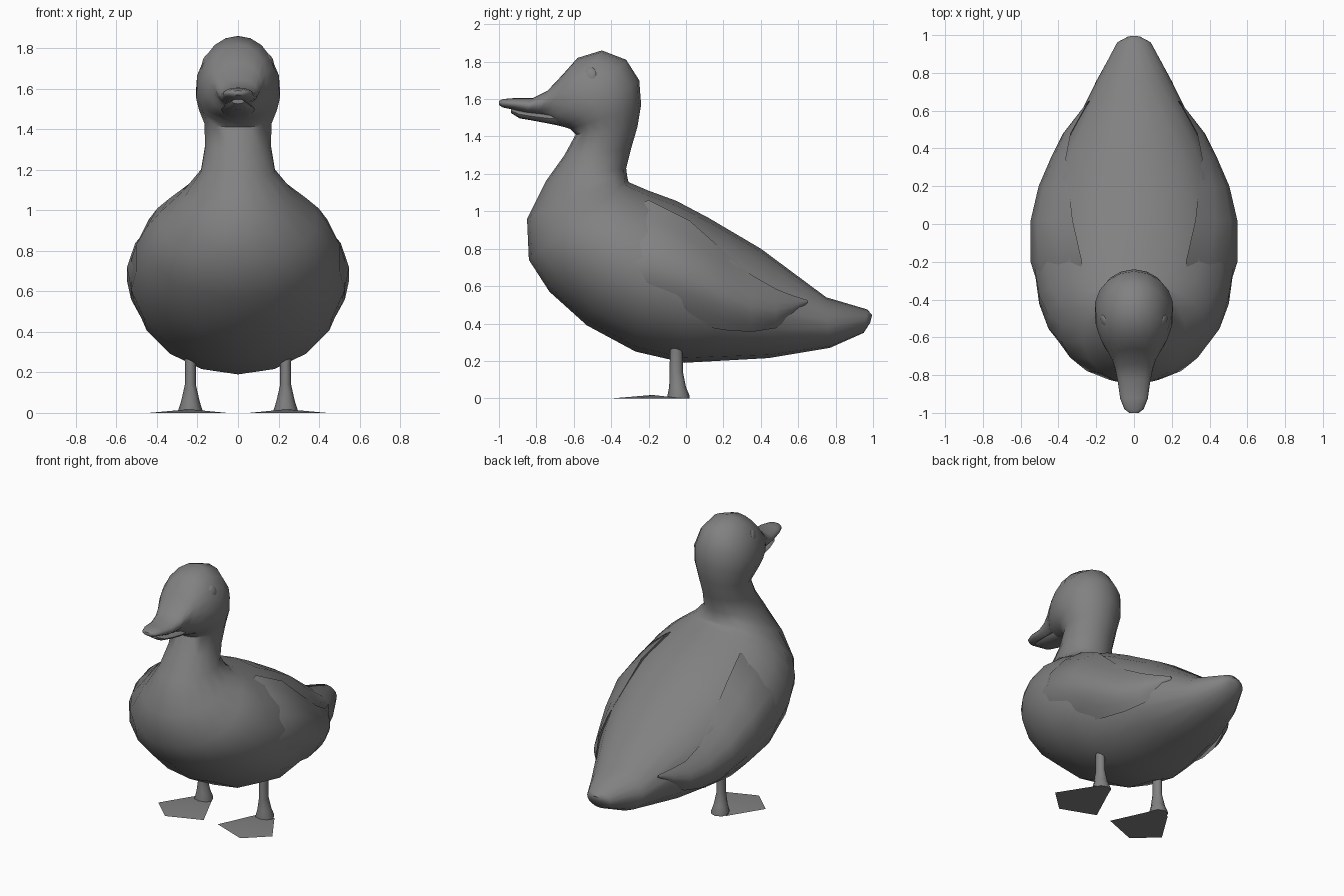
import bpy, bmesh, math

if "Cube" in bpy.data.objects:
    bpy.data.objects.remove(bpy.data.objects["Cube"])

grey = bpy.data.materials.new("plain grey")
grey.diffuse_color = (0.22, 0.22, 0.22, 1)
grey.use_nodes = True
grey.node_tree.nodes["Principled BSDF"].inputs["Base Color"].default_value = grey.diffuse_color


def finish(name, bm, angle=50):
    bmesh.ops.recalc_face_normals(bm, faces=bm.faces)
    mesh = bpy.data.meshes.new(name)
    bm.to_mesh(mesh)
    bm.free()
    mesh.materials.append(grey)
    ob = bpy.data.objects.new(name, mesh)
    bpy.context.collection.objects.link(ob)
    bpy.ops.object.select_all(action='DESELECT')
    ob.select_set(True)
    bpy.context.view_layer.objects.active = ob
    bpy.ops.object.shade_smooth_by_angle(angle=math.radians(angle))
    return ob


def loft(name, rings, angle=50):
    """Skin a list of closed rings and cap both ends."""
    bm = bmesh.new()
    loops = [[bm.verts.new(p) for p in ring] for ring in rings]
    n = len(loops[0])
    for a, b in zip(loops, loops[1:]):
        for i in range(n):
            j = (i + 1) % n
            bm.faces.new((a[i], a[j], b[j], b[i]))
    bm.faces.new(loops[0])
    bm.faces.new(loops[-1])
    return finish(name, bm, angle)


def oval(top, bottom, w, n=18):
    """Oval ring between an upper and a lower profile point (y, z)."""
    ring = []
    for i in range(n):
        a = math.tau * i / n
        k = (1 + math.cos(a)) / 2
        ring.append((w * math.sin(a), bottom[0] + (top[0] - bottom[0]) * k,
                     bottom[1] + (top[1] - bottom[1]) * k))
    return ring


# Body, neck and head: upper profile, lower profile, half width
body = [
    ((.995, .445), (.985, .405), .035), ((.97, .475), (.95, .35), .09),
    ((.75, .54), (.77, .27), .20), ((.40, .80), (.44, .215), .37),
    ((.12, .965), (.17, .20), .475), ((-.05, 1.055), (-.01, .19), .52),
    ((-.20, 1.11), (-.27, .25), .535), ((-.27, 1.14), (-.53, .39), .51),
    ((-.305, 1.155), (-.73, .57), .46), ((-.31, 1.165), (-.84, .74), .39),
    ((-.315, 1.19), (-.85, .96), .275), ((-.32, 1.23), (-.75, 1.16), .185),
    ((-.295, 1.33), (-.65, 1.30), .165), ((-.26, 1.45), (-.59, 1.41), .168),
    ((-.24, 1.57), (-.62, 1.44), .195), ((-.25, 1.70), (-.65, 1.45), .21),
    ((-.32, 1.81), (-.69, 1.46), .205), ((-.45, 1.86), (-.72, 1.475), .18),
    ((-.58, 1.82), (-.74, 1.49), .142), ((-.66, 1.73), (-.77, 1.505), .115),
    ((-.74, 1.645), (-.80, 1.515), .10), ((-.82, 1.605), (-.86, 1.525), .086),
    ((-.92, 1.605), (-.93, 1.545), .074), ((-.98, 1.60), (-.98, 1.555), .052),
    ((-1.0, 1.59), (-1.0, 1.568), .025),
]
loft("body_neck_head", [oval(*s) for s in body])

# Lower half of the bill
bill = [((-.64, 1.53), (-.64, 1.45), .08), ((-.74, 1.525), (-.74, 1.47), .085),
        ((-.82, 1.53), (-.82, 1.485), .075), ((-.89, 1.54), (-.89, 1.497), .058),
        ((-.935, 1.55), (-.935, 1.525), .03)]
loft("lower_bill", [oval(*s, 12) for s in bill])

# Folded wings: y, top (x, z), widest x, bottom (x, z)
wing = [
    (-.38, .30, .98, .49, .40, .50), (-.20, .275, 1.06, .548, .42, .44),
    (.02, .325, .95, .547, .42, .40), (.20, .345, .79, .505, .40, .365),
    (.35, .36, .66, .44, .365, .355), (.48, .335, .585, .375, .32, .375),
    (.57, .285, .55, .305, .275, .44), (.65, .24, .525, .243, .235, .51),
]


def wing_ring(side, y, xt, zt, xo, xb, zb):
    zm = zb + (zt - zb) * .45
    ring = []
    for x0, z0, steps in ((xt, zt, (0, .3, .65, 1)), (xb, zb, (.65, .3, 0))):
        for t in steps:
            x = x0 + (xo - x0) * (1 - (1 - t) ** 1.8)
            ring.append((side * x, y, z0 + (zm - z0) * t))
    return ring


# Legs: z, centre y, radius x, radius y
leg = [(.30, -.05, .03, .03), (.24, -.052, .027, .034), (.14, -.052, .027, .036),
       (.06, -.045, .045, .045), (.012, -.04, .06, .06), (0, -.04, .06, .06)]

# Webbed foot outline and raised middle
foot = [(-.055, -.02), (.055, -.02), (.2, -.25), (.05, -.39), (-.185, -.30)]

for side, label in ((1, "left"), (-1, "right")):
    loft(label + "_wing", [wing_ring(side, *s) for s in wing], 40)
    loft(label + "_leg", [[(side * .235 + rx * math.cos(math.tau * i / 8),
                            y + ry * math.sin(math.tau * i / 8), z)
                           for i in range(8)] for z, y, rx, ry in leg])
    bm = bmesh.new()
    rim = [bm.verts.new((side * (.24 + x), y, 0)) for x, y in foot]
    ridge = bm.verts.new((side * .24, -.18, .018))
    bm.faces.new(rim)
    for i in range(5):
        bm.faces.new((rim[i], rim[(i + 1) % 5], ridge))
    finish(label + "_foot", bm, 30)

    # Eye
    bm = bmesh.new()
    bmesh.ops.create_uvsphere(bm, u_segments=12, v_segments=8, radius=1)
    eye = finish(label + "_eye", bm)
    eye.scale = (.022, .042, .046)
    eye.rotation_euler = (0, side * -.2, side * -.35)
    eye.location = (side * .152, -.515, 1.725)
